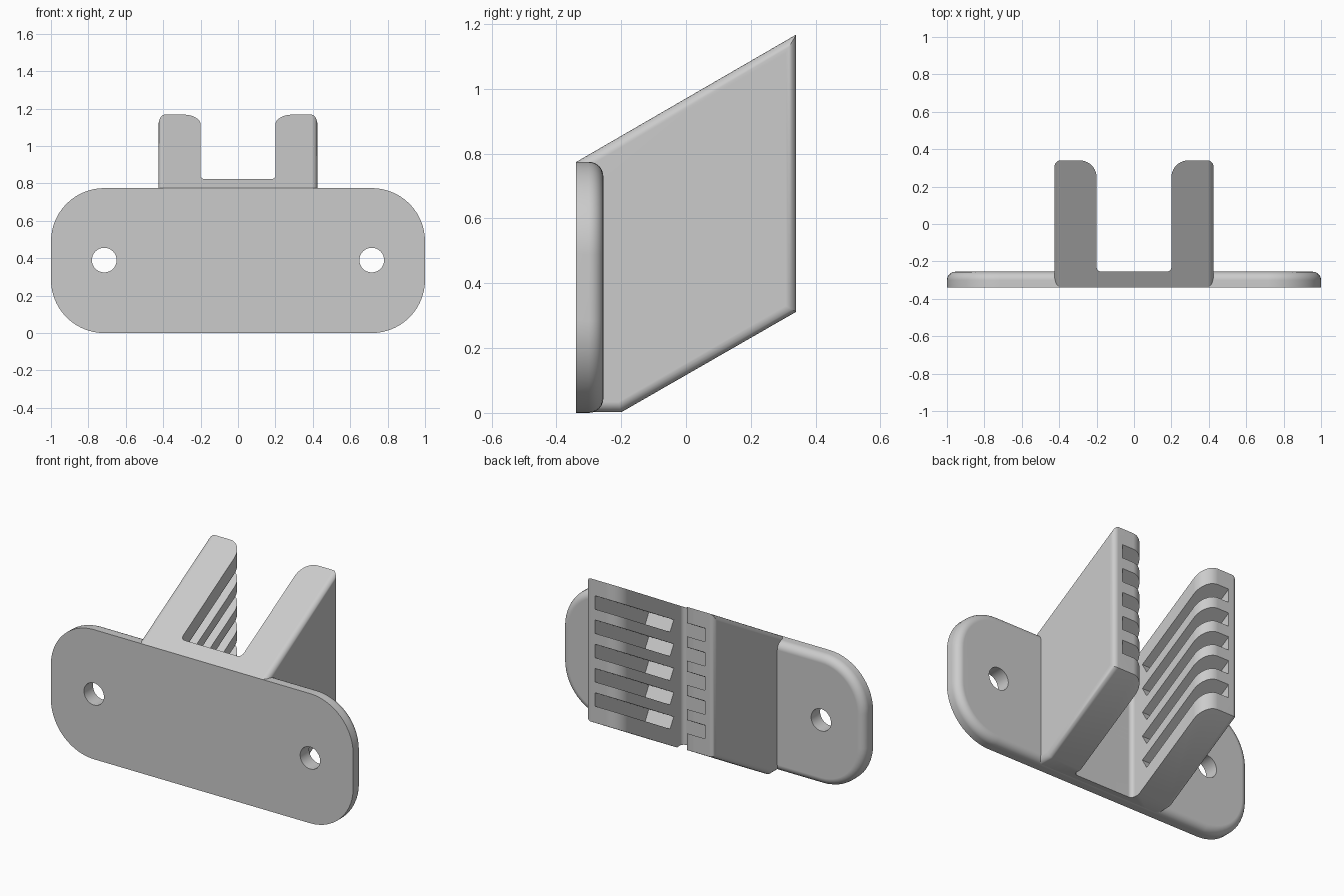
import bpy, bmesh, math
from mathutils import Vector

old = bpy.data.objects.get("Cube")
if old:
    bpy.data.objects.remove(old, do_unlink=True)

FRONT, BACK = -0.34, 0.34
HEIGHT = 0.775
SLOPE = math.tan(math.radians(30))

grey = bpy.data.materials.new("plain_grey")
grey.use_nodes = True
grey.diffuse_color = (0.6, 0.6, 0.6, 1)
grey.node_tree.nodes["Principled BSDF"].inputs["Base Color"].default_value = (0.6, 0.6, 0.6, 1)


def prism(bm, points, sweep):
    """Extrude a closed 3D outline along a vector."""
    face = bm.faces.new([bm.verts.new(p) for p in points])
    new = bmesh.ops.extrude_face_region(bm, geom=[face])["geom"]
    bmesh.ops.translate(bm, vec=Vector(sweep),
                        verts=[v for v in new if isinstance(v, bmesh.types.BMVert)])
    bmesh.ops.recalc_face_normals(bm, faces=bm.faces)


def arc(cx, cy, r, start, end, steps=10):
    return [(cx + r * math.cos(math.radians(start + (end - start) * i / steps)),
             cy + r * math.sin(math.radians(start + (end - start) * i / steps)))
            for i in range(steps + 1)]


def finish(bm, name):
    mesh = bpy.data.meshes.new(name)
    bm.to_mesh(mesh)
    bm.free()
    mesh.materials.append(grey)
    obj = bpy.data.objects.new(name, mesh)
    bpy.context.collection.objects.link(obj)
    return obj


def activate(obj):
    bpy.ops.object.select_all(action="DESELECT")
    obj.select_set(True)
    bpy.context.view_layer.objects.active = obj


def cut(obj, cutter):
    cutter.hide_render = True
    mod = obj.modifiers.new("cut", "BOOLEAN")
    mod.operation, mod.solver, mod.object = "DIFFERENCE", "EXACT", cutter
    activate(obj)
    bpy.ops.object.modifier_apply(modifier=mod.name)
    bpy.data.objects.remove(cutter, do_unlink=True)


def smooth(obj):
    activate(obj)
    bpy.ops.object.shade_smooth_by_angle(angle=math.radians(30))
    mod = obj.modifiers.new("normals", "WEIGHTED_NORMAL")
    mod.keep_sharp = True


# Mounting plate: rounded outline with a softened rear rim
R = 0.285
outline = []
for i, (sx, sz) in enumerate([(1, 1), (-1, 1), (-1, 0), (1, 0)]):
    cz = HEIGHT - R if sz else R
    outline += arc(sx * (1 - R), cz, R, 90 * i, 90 * i + 90, 14)
bm = bmesh.new()
prism(bm, [(x, FRONT, z) for x, z in outline], (0, 0.085, 0))
rim = [e for e in bm.edges if all(v.co.y > FRONT + 0.05 for v in e.verts)]
bmesh.ops.bevel(bm, geom=rim, offset=0.045, segments=6, profile=0.5, affect="EDGES")
plate = finish(bm, "mounting_plate")

# Screw holes
bm = bmesh.new()
for side in (-1, 1):
    prism(bm, [(x, -0.5, z) for x, z in arc(side * 0.715, 0.39, 0.066, 0, 348.75, 31)], (0, 0.5, 0))
cut(plate, finish(bm, "hole_cutter"))
smooth(plate)

# Sloped bracket block, with softened outer edges
start = FRONT + 0.002
top = HEIGHT + SLOPE * (BACK - FRONT)
side_shape = [(start, 0.002), (-0.2, 0.002), (BACK, 0.312), (BACK, top), (start, HEIGHT)]
bm = bmesh.new()
prism(bm, [(-0.425, y, z) for y, z in side_shape], (0.85, 0, 0))
outer = [e for e in bm.edges
         if abs(e.verts[0].co.x - e.verts[1].co.x) < 0.01
         and any(v.co.y > start + 0.01 for v in e.verts)]
bmesh.ops.bevel(bm, geom=outer, offset=0.032, segments=5, profile=0.5, affect="EDGES")
bracket = finish(bm, "bracket")

# Channel between the arms, flared at the rear
half = [(0.29, 0.6)] + arc(0.29, BACK - 0.09, 0.09, 90, 180) + arc(0.175, -0.23, 0.025, 0, -90, 5)
channel = half + [(-x, y) for x, y in reversed(half)]
bm = bmesh.new()
prism(bm, [(x, y, -0.5) for x, y in channel], (0, 0, 2.5))
cut(bracket, finish(bm, "channel_cutter"))

# Five sloped grooves in the inner side of each arm
bm = bmesh.new()
for i in range(5):
    z_top = top - 0.096 - 0.145 * i
    shape = []
    for y, drop in [(-0.17, 0), (0.5, 0), (0.5, 0.08), (-0.135, 0.08)]:
        shape.append((y, z_top - drop + SLOPE * (y - BACK)))
    for side in (-1, 1):
        prism(bm, [(side * 0.1, y, z) for y, z in shape], (side * 0.265, 0, 0))
cut(bracket, finish(bm, "groove_cutter"))
smooth(bracket)
